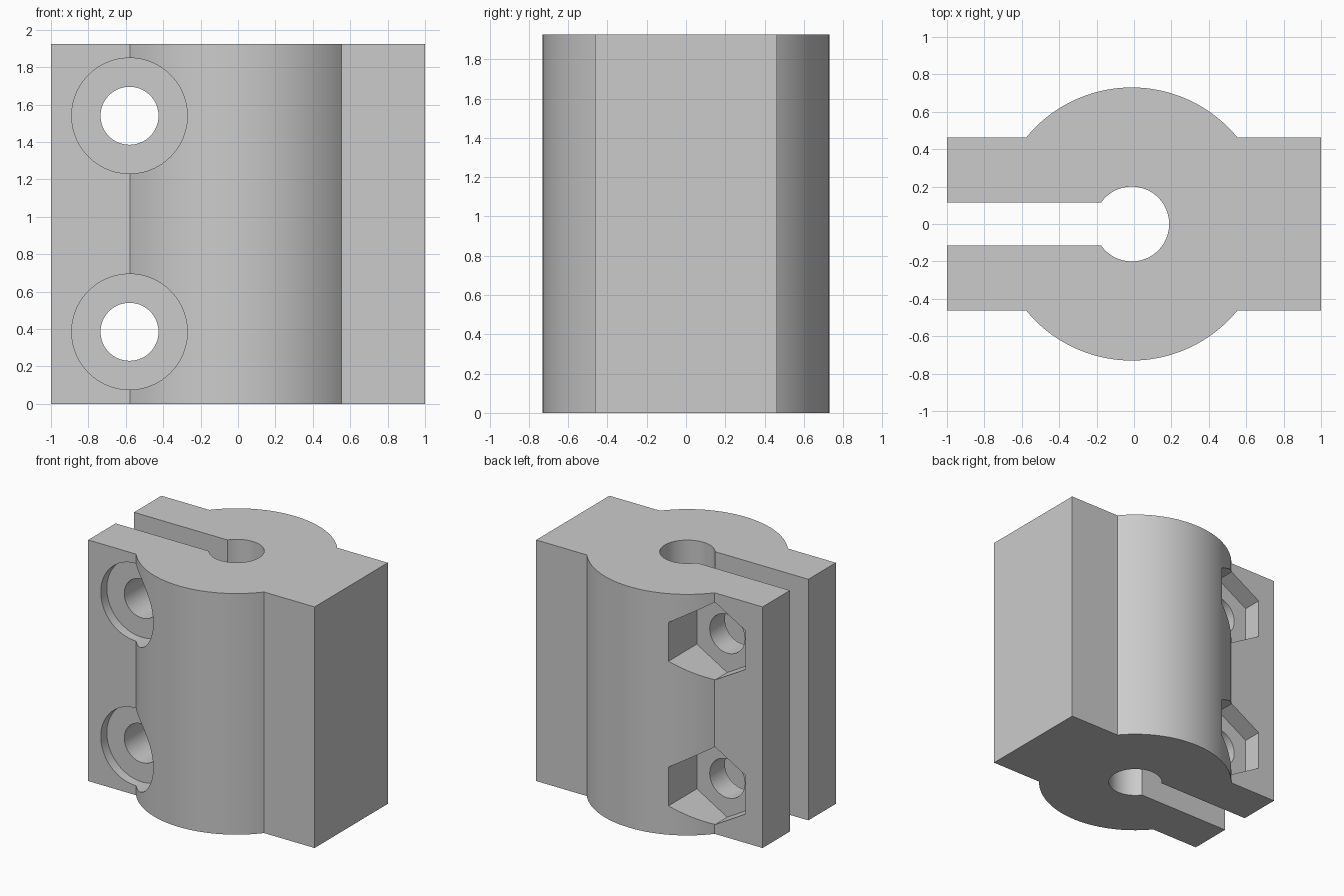
import bpy
import bmesh
from math import asin, cos, sin, pi, radians
from mathutils import Matrix, Vector

cube = bpy.data.objects.get("Cube")
if cube:
    bpy.data.objects.remove(cube, do_unlink=True)

HEIGHT = 1.925
HALF_WIDTH = 0.462      # half depth of the flat flanges
SLOT = 0.116            # half width of the clamping slot
BARREL_R, BORE_R, CENTRE_X = 0.73, 0.2, -0.012
BOLT_X, BOLT_HEIGHTS = -0.58, (0.385, 1.54)

grey = bpy.data.materials.new("plain grey")
grey.use_nodes = True
colour = (0.6, 0.6, 0.6, 1)
grey.diffuse_color = colour
grey.node_tree.nodes["Principled BSDF"].inputs["Base Color"].default_value = colour


def make_object(name, bm):
    bmesh.ops.recalc_face_normals(bm, faces=bm.faces)
    mesh = bpy.data.meshes.new(name)
    bm.to_mesh(mesh)
    bm.free()
    mesh.materials.append(grey)
    obj = bpy.data.objects.new(name, mesh)
    bpy.context.collection.objects.link(obj)
    return obj


def arc(radius, start, end, steps):
    angles = [start + (end - start) * i / steps for i in range(steps + 1)]
    return [(CENTRE_X + radius * cos(a), radius * sin(a)) for a in angles]


def bolt_cutter(name, radius, sides, y_start, y_end, z, turn=0):
    """Prism along y, centred on a bolt axis."""
    bm = bmesh.new()
    place = (Matrix.Translation((BOLT_X, (y_start + y_end) / 2, z))
             @ Matrix.Rotation(pi / 2, 4, 'X') @ Matrix.Rotation(turn, 4, 'Z'))
    bmesh.ops.create_cone(bm, cap_ends=True, segments=sides, radius1=radius,
                          radius2=radius, depth=y_end - y_start, matrix=place)
    obj = make_object(name, bm)
    obj.hide_render = True
    return obj


# Clamp outline: flanges, round barrel, bore and slot in one profile
edge = asin(HALF_WIDTH / BARREL_R)
lip = asin(SLOT / BORE_R)
outline = [(-1, -HALF_WIDTH)]
outline += arc(BARREL_R, pi + edge, 2 * pi - edge, 48)
outline += [(1, -HALF_WIDTH), (1, HALF_WIDTH)]
outline += arc(BARREL_R, edge, pi - edge, 48)
outline += [(-1, HALF_WIDTH), (-1, SLOT)]
outline += arc(BORE_R, pi - lip, lip - pi, 64)
outline += [(-1, -SLOT)]

bm = bmesh.new()
base = bm.faces.new([bm.verts.new((x, y, 0)) for x, y in outline])
extruded = bmesh.ops.extrude_face_region(bm, geom=[base], use_keep_orig=True)
top = [v for v in extruded["geom"] if isinstance(v, bmesh.types.BMVert)]
bmesh.ops.translate(bm, verts=top, vec=Vector((0, 0, HEIGHT)))
clamp = make_object("clamp_body", bm)

# Bolt holes, round head recesses in front, hexagonal nut pockets behind
cutters = []
for z in BOLT_HEIGHTS:
    cutters.append(bolt_cutter("bolt_hole", 0.155, 64, -1, 1, z))
    cutters.append(bolt_cutter("head_recess", 0.309, 96, -1, -0.385, z))
    cutters.append(bolt_cutter("nut_pocket", 0.31, 6, 0.308, 1, z))

bpy.context.view_layer.objects.active = clamp
for cutter in cutters:
    # hexagon corners point up and down
    if cutter.name.startswith("nut_pocket"):
        corner = max(v.co.z for v in cutter.data.vertices)
        centre = sum(v.co.z for v in cutter.data.vertices) / len(cutter.data.vertices)
        if corner - centre < 0.3:
            middle = Matrix.Translation((BOLT_X, 0, centre))
            cutter.data.transform(middle @ Matrix.Rotation(pi / 6, 4, 'Y') @ middle.inverted())
    cut = clamp.modifiers.new("cut", 'BOOLEAN')
    cut.operation = 'DIFFERENCE'
    cut.solver = 'EXACT'
    cut.object = cutter
    bpy.ops.object.modifier_apply(modifier=cut.name)
    bpy.data.objects.remove(cutter, do_unlink=True)

# Smooth round walls, crisp edges
bpy.ops.object.select_all(action='DESELECT')
clamp.select_set(True)
bpy.ops.object.shade_smooth_by_angle(angle=radians(25))
